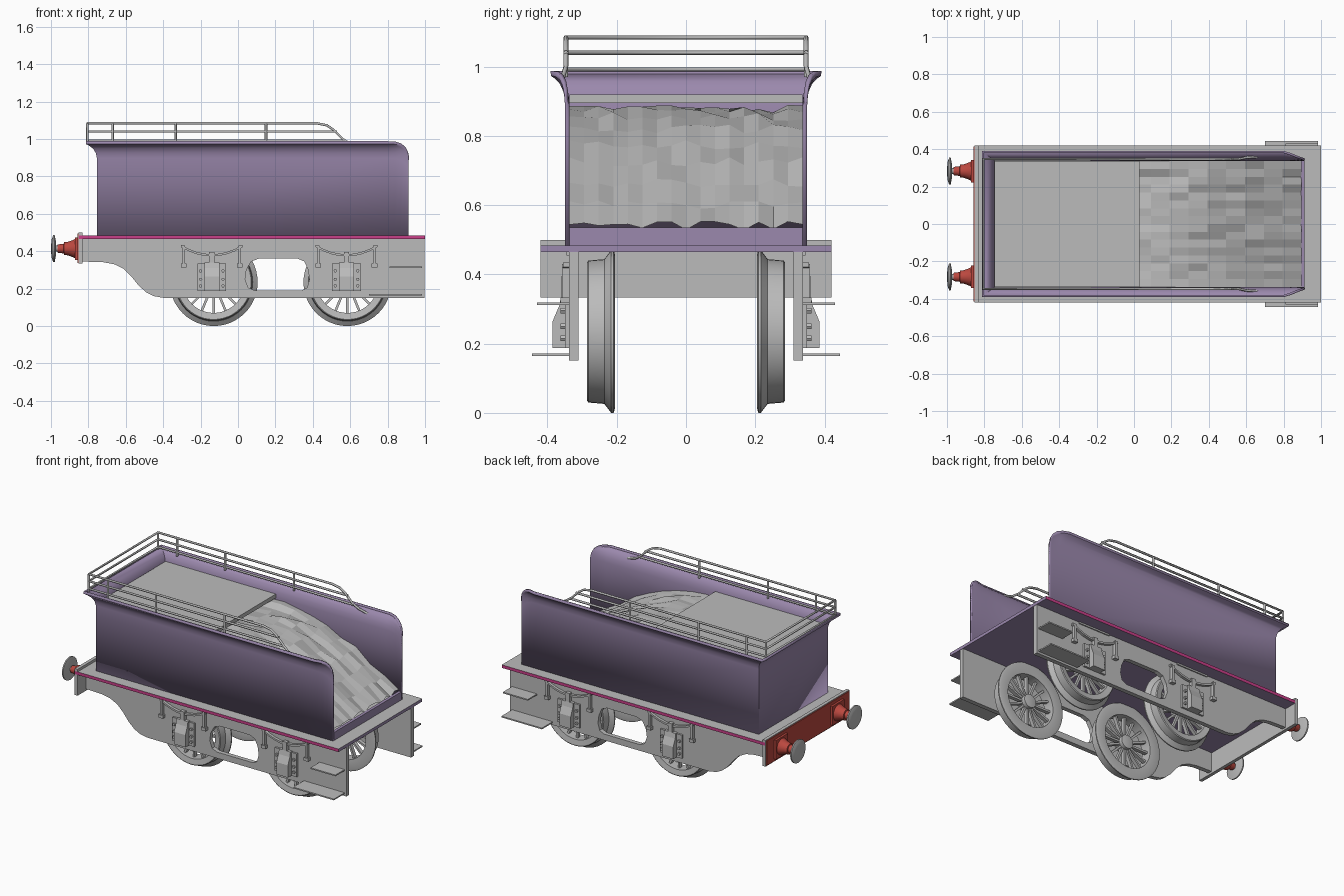
import bpy, bmesh, math, random
from mathutils import Vector, Matrix

random.seed(4)
cube = bpy.data.objects.get("Cube")
if cube:
    bpy.data.objects.remove(cube, do_unlink=True)


def material(name, r, g, b):
    m = bpy.data.materials.new(name)
    m.use_nodes = True
    m.diffuse_color = (r, g, b, 1)
    m.node_tree.nodes["Principled BSDF"].inputs["Base Color"].default_value = (r, g, b, 1)
    return m


GREY = material("light grey", 0.5, 0.5, 0.5)
PURPLE = material("muted purple", 0.33, 0.25, 0.42)
RED = material("signal red", 0.5, 0.065, 0.05)
PINK = material("magenta", 0.58, 0.05, 0.25)


def mesh(name, verts, faces, *mats, smooth=False):
    me = bpy.data.meshes.new(name)
    me.from_pydata([tuple(v) for v in verts], [], faces)
    bm = bmesh.new()
    bm.from_mesh(me)
    bmesh.ops.recalc_face_normals(bm, faces=bm.faces)
    bm.to_mesh(me)
    bm.free()
    ob = bpy.data.objects.new(name, me)
    bpy.context.collection.objects.link(ob)
    for m in mats:
        me.materials.append(m)
    if smooth:
        activate(ob)
        bpy.ops.object.shade_smooth_by_angle(angle=math.radians(40))
    return ob


def activate(ob):
    bpy.ops.object.select_all(action='DESELECT')
    ob.select_set(True)
    bpy.context.view_layer.objects.active = ob


def prism(name, low, high, *mats):
    """Closed solid between two matching outlines."""
    n = len(low)
    faces = [tuple(range(n)), tuple(range(n, 2 * n))]
    faces += [(i, (i + 1) % n, n + (i + 1) % n, n + i) for i in range(n)]
    return mesh(name, low + high, faces, *mats)


def box(name, x0, x1, y0, y1, z0, z1, *mats):
    ring = [(x0, y0), (x1, y0), (x1, y1), (x0, y1)]
    return prism(name, [(x, y, z0) for x, y in ring], [(x, y, z1) for x, y in ring], *mats)


def side_plate(name, outline, y0, y1, mat):
    return prism(name, [(x, y0, z) for x, z in outline], [(x, y1, z) for x, z in outline], mat)


def lathe(name, profile, origin, axis, mat, steps=40, closed=False):
    """Spin (radius, distance) points about the x or y axis."""
    verts, n = [], len(profile)
    for k in range(steps):
        a = math.tau * k / steps
        for r, d in profile:
            c, s = r * math.cos(a), r * math.sin(a)
            verts.append(Vector(origin) + Vector((d, c, s) if axis == 'x' else (c, d, s)))
    faces = []
    for k in range(steps):
        j = (k + 1) % steps
        for i in range(n if closed else n - 1):
            h = (i + 1) % n
            faces.append((k * n + i, j * n + i, j * n + h, k * n + h))
    if not closed:
        faces += [tuple(k * n + e for k in range(steps)) for e in (0, n - 1)]
    return mesh(name, verts, faces, mat, smooth=True)


def tube(name, points, radius, mat):
    cu = bpy.data.curves.new(name, 'CURVE')
    cu.dimensions = '3D'
    cu.bevel_depth, cu.bevel_resolution, cu.use_fill_caps = radius, 1, True
    sp = cu.splines.new('POLY')
    sp.points.add(len(points) - 1)
    for p, co in zip(sp.points, points):
        p.co = (*co, 1)
    ob = bpy.data.objects.new(name, cu)
    bpy.context.collection.objects.link(ob)
    cu.materials.append(mat)
    activate(ob)
    bpy.ops.object.convert(target='MESH')


# Footplate: grey top, magenta long edges, purple ends and underside
plate = box("footplate", -0.85, 1.0, -0.42, 0.42, 0.465, 0.484, GREY, PURPLE, PINK)
for f in plate.data.polygons:
    f.material_index = 2 if abs(f.normal.y) > 0.9 else 0 if f.normal.z > 0.9 else 1

# Body shell: open at the +x end, flared along the top, rounded front corners
columns = [(0.912, 0.90, 0), (0.907, 0.93, 0.08), (0.893, 0.957, 0.2), (0.87, 0.976, 0.4),
           (0.84, 0.986, 0.7), (0.8, 0.988, 1), (-0.75, 0.988, 1)]
levels = [(0.484, 0), (0.90, 0), (0.93, 0.005), (0.955, 0.016), (0.972, 0.032), (0.978, 0.042), (0.99, 0.042)]
verts = []
for z, off in levels:
    half = []
    for x, top, flare in columns:
        zz = 0.484 + (z - 0.484) * (top - 0.484) / 0.506
        half.append((x - (off * 1.4 if x < 0 else 0), 0.343 + off * flare, zz))
    verts += half + [(x, -y, zz) for x, y, zz in reversed(half)]
n = len(columns) * 2
faces = [(k * n + i, k * n + i + 1, k * n + n + i + 1, k * n + n + i)
         for k in range(len(levels) - 1) for i in range(n - 1)]
body = mesh("body_shell", verts, faces, PURPLE, smooth=True)
mod = body.modifiers.new("thickness", 'SOLIDIFY')
mod.thickness, mod.offset = 0.012, 0
box("low_end_wall", 0.893, 0.912, -0.34, 0.34, 0.48, 0.535, PURPLE)
box("top_deck", -0.745, 0.03, -0.337, 0.337, 0.895, 0.92, GREY)

# Coal heap sloping down to the open end
slope = [0.875, 0.878, 0.875, 0.855, 0.82, 0.775, 0.725, 0.665, 0.60, 0.54]
nx, ny = len(slope), 17
verts = []
for i, z in enumerate(slope):
    for j in range(ny):
        jitter = random.uniform(-0.013, 0.013)
        verts.append((-0.01 + 0.905 * i / (nx - 1), -0.336 + 0.672 * j / (ny - 1), z + jitter))
mesh("coal", verts, [(i * ny + j, i * ny + j + 1, (i + 1) * ny + j + 1, (i + 1) * ny + j)
                     for i in range(nx - 1) for j in range(ny - 1)], GREY)

# Hand rails around the closed end
def u_rail(name, half):
    tube(name, [(x, -0.347 - d, z) for x, d, z in half]
         + [(x, 0.347 + d, z) for x, d, z in reversed(half)], 0.007, GREY)


u_rail("top_rail", [(0.66, 0.012, 0.955), (0.60, 0.008, 0.972), (0.56, 0, 1.0), (0.51, 0, 1.05),
                    (0.475, 0, 1.073), (0.42, 0, 1.084), (-0.805, 0, 1.084)])
u_rail("middle_rail", [(0.53, 0, 1.04), (-0.805, 0, 1.04)])
u_rail("lower_rail", [(0.57, 0, 0.992), (-0.805, 0, 0.992)])
for s in (-1, 1):
    for x in (-0.805, -0.67, -0.333, 0.15):
        tube("rail_post", [(x, s * 0.347, 0.97), (x, s * 0.347, 1.084)], 0.007, GREY)

# Buffer beam with red outer face
box("buffer_beam", -0.853, -0.832, -0.42, 0.42, 0.333, 0.5, GREY)
box("beam_face", -0.858, -0.853, -0.415, 0.415, 0.338, 0.495, RED)
for s in (-1, 1):
    at = (0, s * 0.283, 0.414)
    box("buffer_base", -0.872, -0.857, at[1] - 0.06, at[1] + 0.06, 0.354, 0.474, RED)
    lathe("buffer_housing", [(0.052, -0.87), (0.045, -0.885), (0.036, -0.91), (0.034, -0.93),
                             (0.026, -0.932), (0.022, -0.965)], at, 'x', RED, 24)
    lathe("buffer_shank", [(0.016, -0.93), (0.016, -0.98)], at, 'x', GREY, 16)
    lathe("buffer_head", [(0.03, -0.972), (0.072, -0.98), (0.072, -0.988), (0.05, -0.996), (0.0, -1.0)][:4],
          at, 'x', GREY, 32)
    lathe("buffer_face", [(0.05, -0.996), (0.015, -1.0)], at, 'x', GREY, 32)

# Side frames with rounded window
frame = [(-0.835, 0.466), (-0.835, 0.345), (-0.72, 0.341), (-0.66, 0.33), (-0.61, 0.305), (-0.57, 0.265),
         (-0.53, 0.215), (-0.49, 0.18), (-0.45, 0.16), (-0.40, 0.151), (0.998, 0.151), (0.998, 0.466)]
window = [(0.09, 0.19), (0.34, 0.19), (0.37, 0.205), (0.382, 0.25), (0.375, 0.30), (0.355, 0.345),
          (0.32, 0.36), (0.11, 0.36), (0.07, 0.345), (0.045, 0.30), (0.038, 0.25), (0.055, 0.205)]
cutter = side_plate("window_cutter", window, -0.5, 0.5, GREY)
cutter.hide_render = True
cutter.hide_set(True)
for s in (-1, 1):
    side = side_plate("side_frame", frame, s * 0.31, s * 0.338, GREY)
    cut = side.modifiers.new("window", 'BOOLEAN')
    cut.operation, cut.object, cut.solver = 'DIFFERENCE', cutter, 'EXACT'

    # Foot steps
    box("upper_step", 0.81, 0.985, s * 0.33, s * 0.43, 0.311, 0.319, GREY)
    box("lower_step", 0.70, 0.985, s * 0.33, s * 0.445, 0.164, 0.172, GREY)

    for cx in (-0.14, 0.58):
        # Axle box with horn guides and bolts
        box("horn_guide", cx - 0.077, cx + 0.077, s * 0.335, s * 0.35, 0.187, 0.335, GREY)
        prof = [(0.34, 0.187), (0.385, 0.187), (0.385, 0.265), (0.366, 0.31), (0.36, 0.34), (0.34, 0.34)]
        prism("axle_box", [(cx - 0.04, s * y, z) for y, z in prof],
              [(cx + 0.04, s * y, z) for y, z in prof], GREY)
        for bx in (-0.06, 0.06):
            for bz in (0.215, 0.25, 0.295):
                lathe("bolt", [(0.009, s * 0.345), (0.009, s * 0.362)], (cx + bx, 0, bz), 'y', GREY, 6)
        # Leaf spring with hangers
        arc = [(cx + 0.165 * t / 4, 0.372 + 0.05 * (t / 4) ** 2) for t in range(-4, 5)]
        leaf = arc + [(x, z + 0.012) for x, z in reversed(arc)]
        side_plate("leaf_spring", leaf, s * 0.335, s * 0.355, GREY)
        box("spring_buckle", cx - 0.014, cx + 0.014, s * 0.335, s * 0.36, 0.335, 0.395, GREY)
        box("spring_rail", cx - 0.11, cx + 0.11, s * 0.335, s * 0.345, 0.455, 0.466, GREY)
        for h in (-0.15, 0.15):
            box("spring_hanger", cx + h - 0.007, cx + h + 0.007, s * 0.335, s * 0.358, 0.325, 0.43, GREY)
            box("hanger_foot", cx + h - 0.015, cx + h + 0.015, s * 0.335, s * 0.362, 0.313, 0.333, GREY)

# Spoked wheels
tyre = [(0.165, 0.21), (0.222, 0.205), (0.235, 0.209), (0.235, 0.216), (0.218, 0.229), (0.209, 0.236),
        (0.205, 0.282), (0.2, 0.286), (0.165, 0.28)]
for cx in (-0.13, 0.585):
    for s in (-1, 1):
        at = (cx, 0, 0.235)
        lathe("wheel_tyre", [(r, s * d) for r, d in tyre], at, 'y', GREY, 48, True)
        lathe("wheel_hub", [(0.02, s * 0.208), (0.042, s * 0.212), (0.042, s * 0.278), (0.02, s * 0.285)],
              at, 'y', GREY, 24)
        for k in range(16):
            spoke = box("wheel_spoke", 0.035, 0.17, s * 0.235, s * 0.258, -0.0065, 0.0065, GREY)
            spoke.data.transform(Matrix.Translation(at) @ Matrix.Rotation(math.tau * k / 16, 4, 'Y'))
